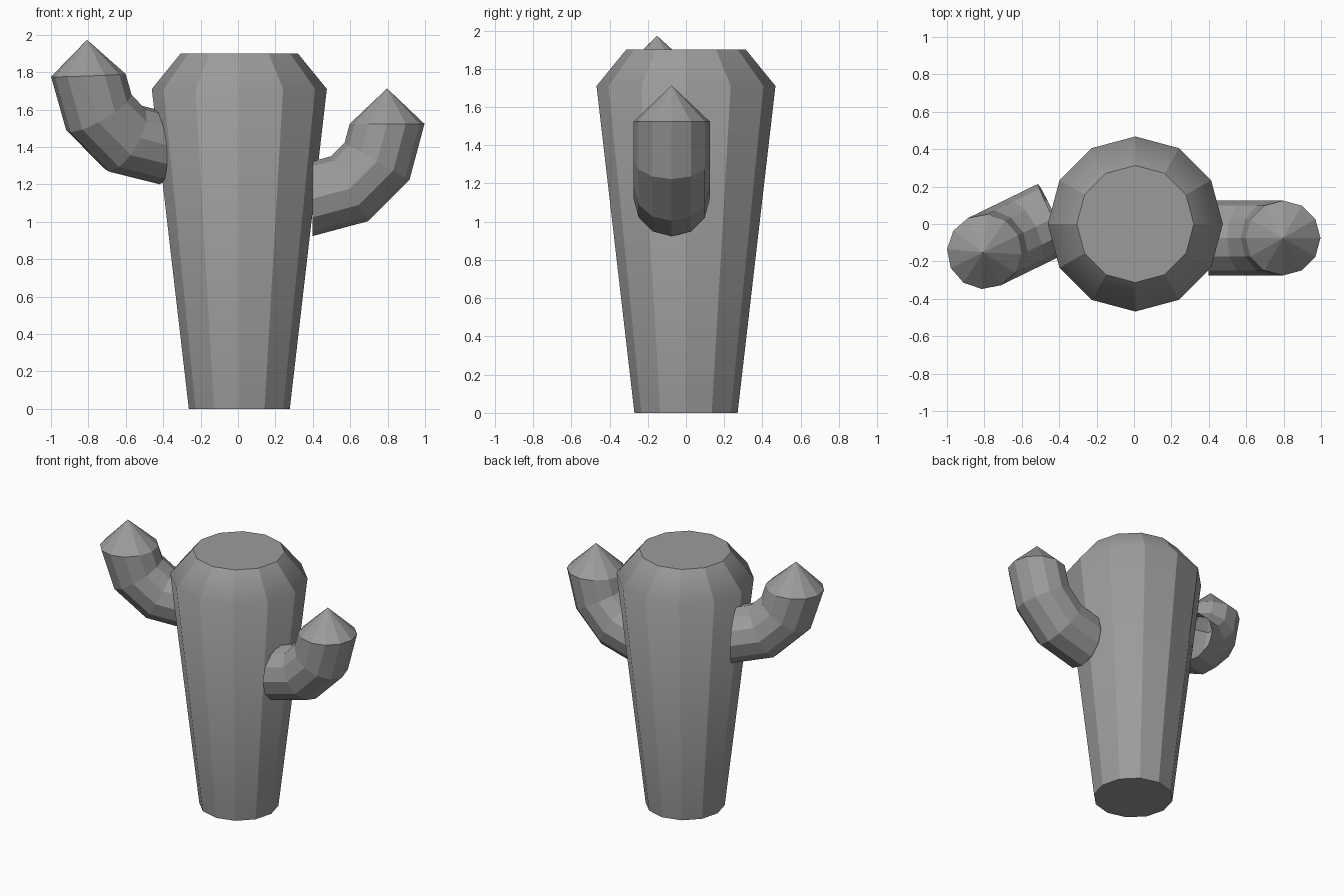
import bpy, bmesh
from math import sin, cos, pi, radians
from mathutils import Vector, Matrix

if "Cube" in bpy.data.objects:
    bpy.data.objects.remove(bpy.data.objects["Cube"])

SIDES = 12

# Dark grey shared by every part
grey = bpy.data.materials.new("dark_grey")
grey.diffuse_color = (0.33, 0.33, 0.33, 1)
grey.use_nodes = True
grey.node_tree.nodes["Principled BSDF"].inputs["Base Color"].default_value = grey.diffuse_color


def loft(name, rings, matrix=None, cap_start=False, cap_end=False, tip=None, soft=False):
    """Skin a list of equal-length rings, with optional caps or a pointed tip.
    With soft, shading blends along each facet but stays crisp between facets."""
    bm = bmesh.new()
    loops = [[bm.verts.new(p) for p in ring] for ring in rings]
    for a, b in zip(loops, loops[1:]):
        for i in range(SIDES):
            j = (i + 1) % SIDES
            bm.faces.new((a[i], a[j], b[j], b[i])).smooth = soft
            if soft:
                bm.edges.get((a[i], b[i])).smooth = False if i else True
    if soft:
        for a, b in zip(loops, loops[1:]):
            for v, w in zip(a, b):
                bm.edges.get((v, w)).smooth = False
    if cap_start:
        bm.faces.new(loops[0][::-1])
    if cap_end:
        bm.faces.new(loops[-1])
    if tip is not None:
        apex = bm.verts.new(tip)
        for i in range(SIDES):
            bm.faces.new((loops[-1][i], loops[-1][(i + 1) % SIDES], apex))
    bmesh.ops.recalc_face_normals(bm, faces=bm.faces)
    if matrix:
        bm.transform(matrix)
    mesh = bpy.data.meshes.new(name)
    bm.to_mesh(mesh)
    bm.free()
    mesh.materials.append(grey)
    obj = bpy.data.objects.new(name, mesh)
    bpy.context.collection.objects.link(obj)
    return obj


def trunk_ring(radius, z):
    return [(0.007 + radius * cos(2 * pi * i / SIDES),
             radius * sin(2 * pi * i / SIDES), z) for i in range(SIDES)]


def arm(name, rim_centre, turn, tilt):
    """Quarter-torus elbow, open where it meets the trunk, ending in a cone.
    Local origin is the rim centre; the elbow curves down towards -x."""
    bend, r = 0.4, 0.2
    rings = []
    for step in range(4):
        a = radians(30 * step)
        out = Vector((sin(a), 0, -cos(a)))
        centre = Vector((-bend, 0, 0)) + out * bend
        rings.append([centre + out * (r * cos(t)) + Vector((0, r * sin(t), 0))
                      for t in (2 * pi * i / SIDES for i in range(SIDES))])
    m = (Matrix.Translation(rim_centre) @ Matrix.Rotation(radians(turn), 4, 'Z')
         @ Matrix.Rotation(radians(tilt), 4, 'Y'))
    return loft(name, rings, m, tip=(0, 0, 0.19))


# Tapered trunk with a softly shaded chamfered shoulder
loft("trunk", [trunk_ring(0.27, 0), trunk_ring(0.468, 1.71), trunk_ring(0.313, 1.9)],
     cap_start=True, cap_end=True, soft=True)

# Side arms
arm("right_arm", (0.797, -0.075, 1.523), 0, 0)
arm("left_arm", (-0.80, -0.148, 1.783), 206, 2.4)
